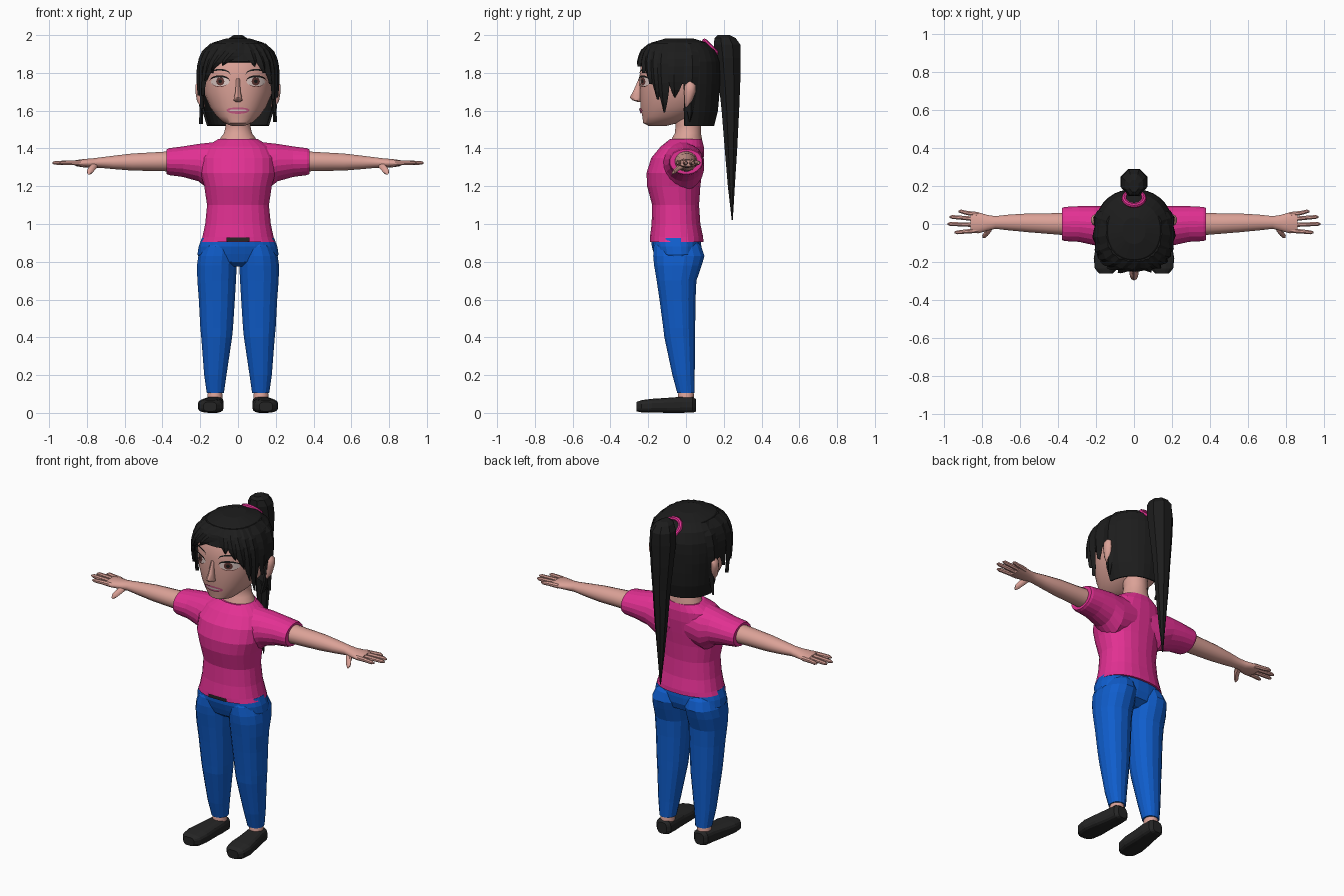
import bpy, bmesh, math
from mathutils import Vector


def material(name, rgb):
    m = bpy.data.materials.new(name)
    m.diffuse_color = (*rgb, 1)
    return m


SKIN = material("skin", (0.71, 0.36, 0.31))
PINK = material("pink_cloth", (0.76, 0.03, 0.29))
BLUE = material("blue_denim", (0.005, 0.11, 0.6))
HAIR = material("black_hair", (0.012, 0.012, 0.012))
SHOE = material("black_leather", (0.018, 0.018, 0.018))
WHITE = material("eye_white", (0.75, 0.6, 0.57))
BROWN = material("brown_iris", (0.12, 0.04, 0.035))
LIP = material("pink_lip", (0.65, 0.12, 0.26))


def make(name, verts, faces, mat, smooth=False):
    me = bpy.data.meshes.new(name)
    me.from_pydata(verts, [], faces)
    bm = bmesh.new()
    bm.from_mesh(me)
    bmesh.ops.recalc_face_normals(bm, faces=bm.faces)
    bm.to_mesh(me)
    bm.free()
    me.materials.append(mat)
    ob = bpy.data.objects.new(name, me)
    bpy.context.collection.objects.link(ob)
    if smooth:
        bpy.ops.object.select_all(action='DESELECT')
        ob.select_set(True)
        bpy.context.view_layer.objects.active = ob
        bpy.ops.object.shade_smooth_by_angle(angle=math.radians(40))
    return ob


def power(v, e):
    return math.copysign(abs(v) ** (2 / e), v)


def loft(name, rings, mat, axis='Z', n=20, e=2.0, side=1, smooth=False):
    """Rings are (position on axis, centre 1, centre 2, radius 1, radius 2)."""
    verts = []
    for p, c1, c2, r1, r2 in rings:
        for i in range(n):
            a = 2 * math.pi * (i + 0.5) / n
            u, v = c1 + r1 * power(math.cos(a), e), c2 + r2 * power(math.sin(a), e)
            x, y, z = {'Z': (u, v, p), 'X': (p, u, v), 'Y': (u, p, v)}[axis]
            verts.append((x * side, y, z))
    faces = [(k * n + i, k * n + (i + 1) % n, (k + 1) * n + (i + 1) % n, (k + 1) * n + i)
             for k in range(len(rings) - 1) for i in range(n)]
    last = (len(rings) - 1) * n
    faces += [tuple(range(n)), tuple(range(last, last + n))]
    return make(name, verts, faces, mat, smooth)


def sample(rings, z):
    """Centre y and radii of a vertical loft at height z."""
    for a, b in zip(rings, rings[1:]):
        if z <= b[0]:
            t = max(0, (z - a[0]) / (b[0] - a[0]))
            return [a[i] + (b[i] - a[i]) * t for i in (2, 3, 4)]
    return rings[-1][2:]


# Shirt, with a dark gap at the waist
loft("shirt_body", [(.905, 0, -.05, .2, .143), (.93, 0, -.05, .19, .142), (1.0, 0, -.053, .175, .13),
                    (1.1, 0, -.055, .165, .125), (1.2, 0, -.065, .18, .142), (1.27, 0, -.062, .2, .148),
                    (1.35, 0, -.045, .2, .14), (1.41, 0, -.02, .17, .115), (1.45, 0, 0, .105, .085)],
     PINK, n=24, e=2.3)
make("waist_gap", [(-.06, -.197, .908), (.06, -.197, .908), (.06, -.197, .928), (-.06, -.197, .928)],
     [(0, 1, 2, 3)], SHOE)

# Neck
loft("neck", [(1.40, 0, 0, .1, .085), (1.455, 0, .005, .095, .08), (1.48, 0, .01, .075, .07),
              (1.52, 0, .012, .066, .068), (1.62, 0, .0, .07, .075)], SKIN, smooth=True)

# Jeans seat
loft("jeans_hips", [(.775, 0, -.05, .09, .07), (.80, 0, -.045, .2, .11), (.84, 0, -.045, .216, .125),
                    (.88, 0, -.05, .21, .132), (.925, 0, -.052, .193, .132)], BLUE, n=24, e=2.3)

for side, tag in ((1, "left"), (-1, "right")):
    # Sleeve, arm and palm
    loft(tag + "_sleeve", [(.05, -.02, 1.32, .11, .125), (.15, -.015, 1.305, .112, .127),
                           (.21, -.008, 1.325, .105, .1), (.29, 0, 1.33, .095, .082),
                           (.365, 0, 1.33, .091, .072), (.378, 0, 1.33, .086, .066)],
         PINK, 'X', side=side)
    loft(tag + "_arm", [(.34, 0, 1.332, .062, .055), (.45, .002, 1.33, .055, .05), (.56, .006, 1.328, .05, .046),
                        (.66, .008, 1.326, .042, .036), (.73, .008, 1.325, .034, .028),
                        (.77, .006, 1.322, .042, .026), (.82, .006, 1.322, .056, .022),
                        (.86, .008, 1.322, .056, .016)], SKIN, 'X', 16, side=side, smooth=True)
    for i, (y0, y1, tip) in enumerate([(.05, .066, .925), (.024, .037, .972), (-.006, 0, .983), (-.034, -.044, .945)]):
        loft(f"{tag}_finger_{i + 1}", [(.82, y0, 1.322, .014, .015), (.88, (y0 + y1) / 2, 1.324, .012, .013),
                                       (tip - .015, y1, 1.324, .011, .011), (tip, y1, 1.323, .005, .005)],
             SKIN, 'X', 8, side=side, smooth=True)
    loft(tag + "_thumb", [(0, .755, 1.318, .02, .018), (-.04, .77, 1.298, .019, .018),
                          (-.062, .785, 1.278, .016, .015), (-.074, .79, 1.268, .007, .007)],
         SKIN, 'Y', 8, side=side, smooth=True)

    # Trouser leg, ankle and shoe
    loft(tag + "_jeans_leg", [(.105, .12, 0, .046, .047), (.2, .12, -.013, .06, .06), (.4, .113, -.033, .083, .083),
                              (.45, .113, -.036, .088, .086), (.6, .112, -.045, .097, .097),
                              (.7, .113, -.05, .104, .107), (.78, .112, -.043, .107, .128),
                              (.83, .108, -.038, .104, .138), (.88, .1, -.045, .09, .128),
                              (.91, .09, -.05, .07, .11)], BLUE, n=16, e=2.2, side=side)
    loft(tag + "_ankle", [(.05, .122, 0, .04, .042), (.1, .122, 0, .04, .042), (.12, .12, 0, .034, .036)],
         SKIN, n=14, side=side, smooth=True)
    loft(tag + "_shoe", [(.052, .125, .04, .03, .034), (.035, .125, .043, .048, .042), (-.02, .128, .043, .053, .043),
                         (-.1, .138, .04, .06, .04), (-.18, .145, .038, .068, .037),
                         (-.235, .147, .035, .06, .033), (-.262, .148, .033, .035, .025)],
         SHOE, 'Y', 16, 3.2, side)

# Head and nose
HEAD = [(1.52, 0, -.15, .035, .05), (1.535, 0, -.135, .075, .092), (1.57, 0, -.095, .115, .137),
        (1.62, 0, -.058, .15, .184), (1.7, 0, -.042, .183, .203), (1.78, 0, -.037, .19, .21),
        (1.88, 0, -.035, .182, .2), (1.94, 0, -.035, .14, .15)]
loft("head", HEAD, SKIN, n=32, e=2.2, smooth=True)
loft("nose", [(1.645, 0, -.245, .012, .008), (1.655, 0, -.258, .024, .025), (1.67, 0, -.264, .023, .034),
              (1.70, 0, -.255, .014, .026), (1.77, 0, -.24, .01, .01)], SKIN, n=10, smooth=True)


def face_patch(name, x0, x1, low, high, mat, lift, side=1):
    """Thin patch on the face between two height curves of t = -1..1."""
    verts, cols, rows = [], 14, 4
    for i in range(cols + 1):
        t = -1 + 2 * i / cols
        x = (x0 + x1) / 2 + t * (x1 - x0) / 2
        for j in range(rows + 1):
            z = low(t) + (high(t) - low(t)) * j / rows
            cy, rx, ry = sample(HEAD, z)
            verts.append((x * side, cy - lift - ry * (1 - min(1, abs(x) / rx) ** 2.2) ** (1 / 2.2), z))
    r = rows + 1
    faces = [(i * r + j, (i + 1) * r + j, (i + 1) * r + j + 1, i * r + j + 1)
             for i in range(cols) for j in range(rows)]
    ob = make(name, verts, faces, mat)
    if sum(p.normal.y for p in ob.data.polygons) > 0:
        ob.data.flip_normals()


def arc(z, h):
    return lambda t: z + h * math.sqrt(max(0, 1 - t * t))


# Eyes, lids and brows
for side, tag in ((1, "left"), (-1, "right")):
    face_patch(tag + "_eye_white", .045, .145, arc(1.752, -.022), arc(1.752, .026), WHITE, .003, side)
    face_patch(tag + "_iris", .072, .116, arc(1.755, -.021), arc(1.755, .021), BROWN, .005, side)
    face_patch(tag + "_pupil", .085, .104, arc(1.755, -.01), arc(1.755, .01), HAIR, .007, side)
    face_patch(tag + "_upper_lid", .042, .152, arc(1.754, .023), arc(1.755, .032), HAIR, .008, side)
    face_patch(tag + "_lower_lid", .055, .14, arc(1.75, -.025), arc(1.75, -.021), BROWN, .005, side)
    face_patch(tag + "_eyebrow", .04, .155, arc(1.79, .022), arc(1.793, .028), HAIR, .005, side)
    # Ear
    loft(tag + "_ear", [(1.62, .185, .005, .012, .01), (1.65, .198, .012, .02, .02), (1.7, .205, .02, .022, .03),
                        (1.735, .207, .022, .02, .028), (1.755, .2, .022, .012, .012)],
         SKIN, n=10, side=side, smooth=True)

# Mouth
face_patch("lips", -.062, .062, arc(1.603, -.02), arc(1.603, .014), LIP, .006)
face_patch("teeth", -.05, .05, arc(1.602, -.005), arc(1.602, .005), WHITE, .009)

# Hair cap, open around the face
CAP = [(1.52, 0, -.03, .165, .18), (1.6, 0, -.035, .19, .205), (1.68, 0, -.035, .2, .212),
       (1.74, 0, -.035, .206, .216), (1.8, 0, -.035, .208, .218), (1.86, 0, -.035, .204, .216),
       (1.92, 0, -.035, .18, .195), (1.96, 0, -.035, .135, .15), (1.983, 0, -.035, .06, .07)]
cap = loft("hair_cap", CAP, HAIR, n=32, e=2.2)
bm = bmesh.new()
bm.from_mesh(cap.data)
drop = []
for f in bm.faces:
    c = f.calc_center_median()
    phi = abs(math.degrees(math.atan2(c.x, -(c.y + .035))))
    limit = 100 if c.z < 1.74 else 62 if c.z < 1.8 else 40 if c.z < 1.86 else 0
    if phi < limit or c.z < 1.53:
        drop.append(f)
bmesh.ops.delete(bm, geom=drop, context='FACES')
bm.to_mesh(cap.data)
bm.free()
mod = cap.modifiers.new("thickness", 'SOLIDIFY')
mod.thickness, mod.offset = .012, -1


def strand(name, phi0, phi1, z1, width, z0=1.955, steps=7):
    """Tapered lock that follows the head from the crown to its tip."""
    verts = []
    for k in range(steps + 1):
        t = k / steps
        z, phi = z0 + (z1 - z0) * t, phi0 + (phi1 - phi0) * t
        cy, rx, ry = sample(CAP, max(z, 1.64))
        w = width * (1 - t ** 2.5) + .6
        for dp, s in ((-w, 1.0), (0, 1.05 + .02 * t), (w, 1.0), (0, .97)):
            a = math.radians(phi + dp)
            verts.append((s * rx * power(math.sin(a), 2.5), cy - s * ry * power(math.cos(a), 2.5), z))
    faces = [(k * 4 + i, k * 4 + (i + 1) % 4, k * 4 + 4 + (i + 1) % 4, k * 4 + 4 + i)
             for k in range(steps) for i in range(4)]
    make(name, verts, faces + [(0, 1, 2, 3), tuple(range(steps * 4, steps * 4 + 4))], HAIR)


# Fringe and side locks
LOCKS = [(6, -18, 1.84, 12), (-8, -36, 1.815, 13), (-28, -50, 1.76, 13), (-46, -62, 1.68, 12),
         (-64, -72, 1.61, 12), (-84, -85, 1.68, 11), (-104, -101, 1.53, 11),
         (14, 20, 1.835, 11), (26, 36, 1.80, 12), (40, 51, 1.74, 13), (54, 63, 1.66, 12),
         (68, 73, 1.59, 12), (86, 86, 1.67, 11), (104, 101, 1.54, 11)]
for i, (p0, p1, z1, w) in enumerate(LOCKS):
    strand(f"hair_lock_{i + 1}", p0, p1, z1, w)

# Ponytail and its tie
loft("ponytail", [(1.02, 0, .245, .003, .003), (1.2, 0, .24, .02, .02), (1.4, 0, .238, .038, .036),
                  (1.6, 0, .235, .052, .05), (1.75, 0, .23, .066, .062), (1.88, 0, .223, .076, .072),
                  (1.95, 0, .217, .07, .076), (1.985, 0, .207, .05, .06), (2.0, 0, .2, .025, .035)],
     HAIR, n=8)
bpy.ops.mesh.primitive_torus_add(major_segments=20, minor_segments=8, major_radius=.052, minor_radius=.013,
                                 location=(0, .135, 1.932), rotation=(-math.pi / 4, 0, 0))
bpy.context.object.name = "hair_tie"
bpy.context.object.data.materials.append(PINK)
